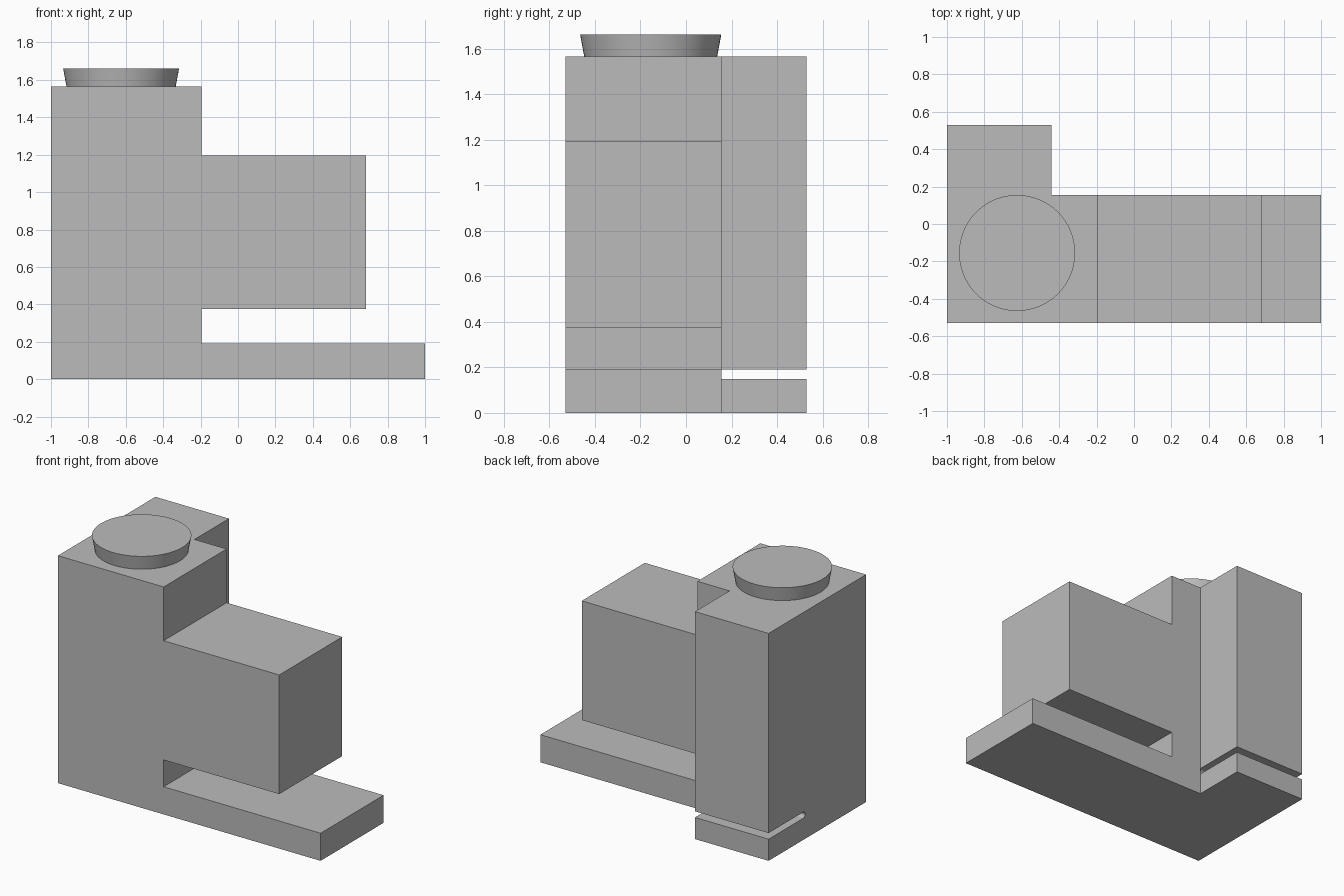
import bpy, bmesh
from math import cos, sin, pi, radians
from mathutils import Vector

if "Cube" in bpy.data.objects:
    bpy.data.objects.remove(bpy.data.objects["Cube"], do_unlink=True)

grey = bpy.data.materials.new("neutral grey")
grey.use_nodes = True
grey.diffuse_color = (0.5, 0.5, 0.5, 1)
grey.node_tree.nodes["Principled BSDF"].inputs["Base Color"].default_value = (0.5, 0.5, 0.5, 1)

LEFT, FRONT, BACK = -1.0, -0.53, 0.53
MID = 0.155          # rear face of the main body
COLUMN = -0.44       # inner side of the rear column
TOP = 1.565


def add_object(name, bm):
    mesh = bpy.data.meshes.new(name)
    bmesh.ops.recalc_face_normals(bm, faces=bm.faces)
    bm.to_mesh(mesh)
    bm.free()
    mesh.materials.append(grey)
    ob = bpy.data.objects.new(name, mesh)
    bpy.context.collection.objects.link(ob)
    return ob


def prism(name, points, offset):
    """Extrude a closed planar outline along an offset."""
    bm = bmesh.new()
    face = bm.faces.new([bm.verts.new(p) for p in points])
    out = bmesh.ops.extrude_face_region(bm, geom=[face], use_keep_orig=True)
    moved = [v for v in out["geom"] if isinstance(v, bmesh.types.BMVert)]
    bmesh.ops.translate(bm, verts=moved, vec=Vector(offset))
    return add_object(name, bm)


def combine(target, other, operation):
    mod = target.modifiers.new(operation.lower(), 'BOOLEAN')
    mod.operation, mod.solver, mod.object = operation, 'EXACT', other
    bpy.context.view_layer.objects.active = target
    bpy.ops.object.modifier_apply(modifier=mod.name)
    bpy.data.objects.remove(other, do_unlink=True)


# Main body: tower, arm and foot as one side profile
profile = [(LEFT, 0), (1, 0), (1, 0.19), (-0.195, 0.19), (-0.195, 0.375),
           (0.685, 0.375), (0.685, 1.195), (-0.195, 1.195), (-0.195, TOP), (LEFT, TOP)]
body = prism("body", [(x, FRONT, z) for x, z in profile], (0, MID - FRONT, 0))

# Rear column, merged with the tower
plan = [(LEFT, 0), (COLUMN, 0), (COLUMN, BACK), (LEFT, BACK)]
column = prism("rear_column", [(x, y, 0) for x, y in plan], (0, 0, TOP))
combine(body, column, 'UNION')

# Round-ended slot under the column
r, mid_z = 0.021, 0.17
arc = [(MID - r * sin(pi * i / 12), mid_z + r * cos(pi * i / 12)) for i in range(13)]
outline = arc + [(BACK + 0.1, mid_z - r), (BACK + 0.1, mid_z + r)]
slot = prism("slot_cutter", [(LEFT - 0.1, y, z) for y, z in outline],
             (COLUMN - LEFT + 0.1, 0, 0))
slot.hide_render = True
combine(body, slot, 'DIFFERENCE')

# Clean up coplanar seams
bm = bmesh.new()
bm.from_mesh(body.data)
bmesh.ops.remove_doubles(bm, verts=bm.verts, dist=0.0005)
bmesh.ops.dissolve_limit(bm, angle_limit=radians(1), verts=bm.verts, edges=bm.edges)
bm.to_mesh(body.data)
bm.free()

# Flared round cap
bm = bmesh.new()
bmesh.ops.create_cone(bm, cap_ends=True, segments=96, radius1=0.292, radius2=0.31, depth=0.097)
bmesh.ops.translate(bm, verts=bm.verts, vec=(-0.625, -0.155, TOP + 0.0485))
cap = add_object("top_cap", bm)

for ob in (body, cap):
    bpy.ops.object.select_all(action='DESELECT')
    ob.select_set(True)
    bpy.context.view_layer.objects.active = ob
    bpy.ops.object.shade_smooth_by_angle(angle=radians(30))
